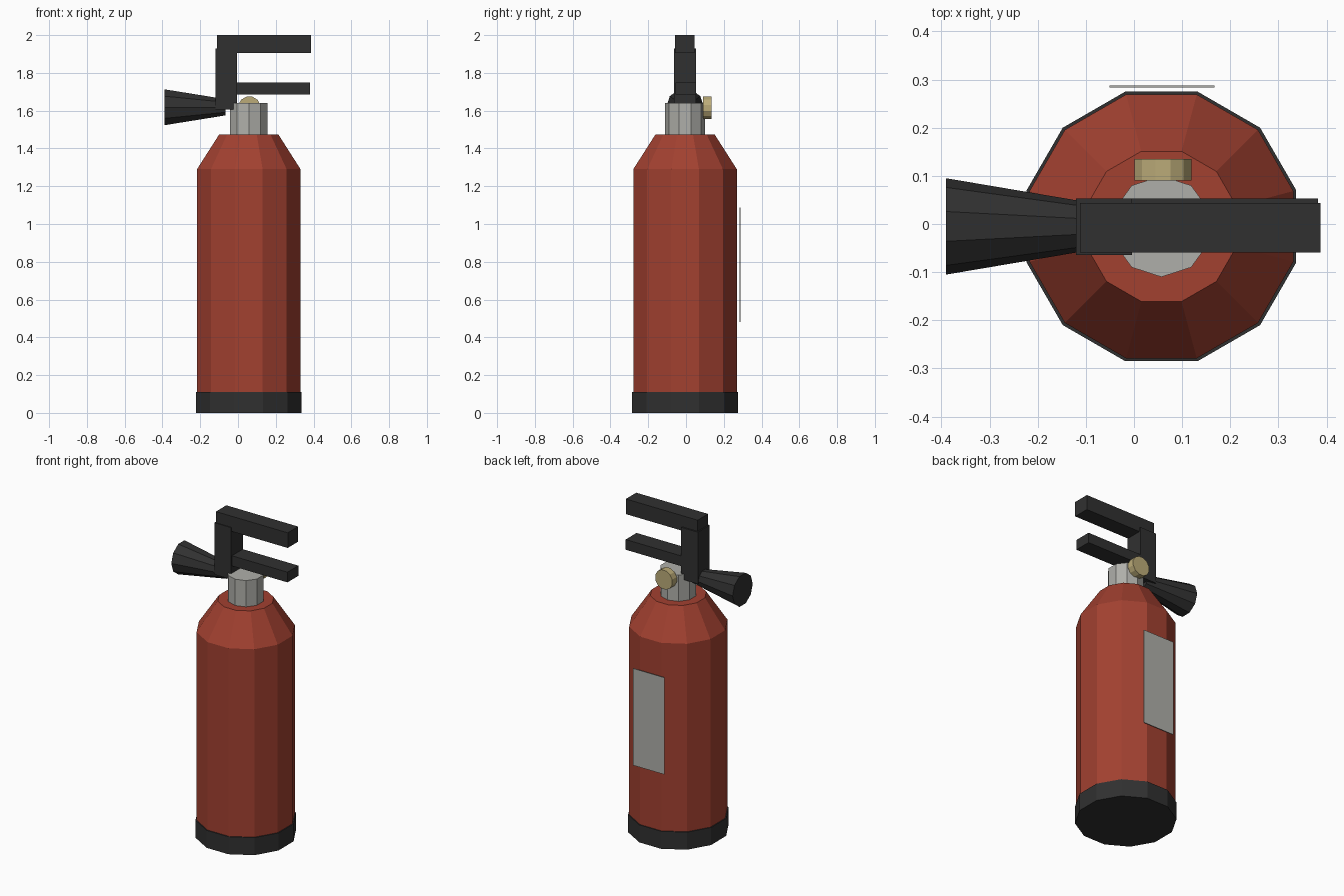
import bpy
import math
from mathutils import Matrix

cube = bpy.data.objects.get("Cube")
if cube:
    bpy.data.objects.remove(cube, do_unlink=True)

CX, CY = 0.057, -0.005  # axis of the tank


def material(name, rgb):
    m = bpy.data.materials.new(name)
    m.use_nodes = True
    m.diffuse_color = (*rgb, 1)
    bsdf = m.node_tree.nodes["Principled BSDF"]
    bsdf.inputs["Base Color"].default_value = (*rgb, 1)
    bsdf.inputs["Roughness"].default_value = 0.6
    return m


red = material("tank red", (0.36, 0.052, 0.03))
black = material("black rubber", (0.03, 0.03, 0.03))
grey = material("light grey metal", (0.43, 0.43, 0.40))
brass = material("brass", (0.50, 0.41, 0.19))


def lathe(name, mat, sides, rings, turn=0.0, place=Matrix()):
    """Closed faceted solid from (radius, height) rings around local z."""
    verts, faces = [], []
    for r, h in rings:
        for i in range(sides):
            a = turn + math.tau * i / sides
            verts.append(place @ Matrix.Translation((r * math.cos(a), r * math.sin(a), h)).translation)
    for k in range(len(rings) - 1):
        for i in range(sides):
            j = (i + 1) % sides
            a, b = k * sides, (k + 1) * sides
            faces.append((a + i, a + j, b + j, b + i))
    last = (len(rings) - 1) * sides
    faces.append(tuple(reversed(range(sides))))
    faces.append(tuple(range(last, last + sides)))
    return add_mesh(name, mat, verts, faces)


def add_mesh(name, mat, verts, faces):
    me = bpy.data.meshes.new(name)
    me.from_pydata(verts, [], faces)
    me.materials.append(mat)
    ob = bpy.data.objects.new(name, me)
    bpy.context.scene.collection.objects.link(ob)
    return ob


def box(name, mat, xs, ys, zs):
    verts = [(x, y, z) for z in zs for x, y in
             ((xs[0], ys[0]), (xs[1], ys[0]), (xs[1], ys[1]), (xs[0], ys[1]))]
    faces = [(3, 2, 1, 0), (4, 5, 6, 7)]
    faces += [(i, (i + 1) % 4, (i + 1) % 4 + 4, i + 4) for i in range(4)]
    return add_mesh(name, mat, verts, faces)


axis = Matrix.Translation((CX, CY, 0))
half = math.pi / 12
flat = 1 / math.cos(half)  # flat-to-flat radius to corner radius

# Tank with sloped shoulder, standing in a rubber foot
lathe("tank", red, 12, [(0.274 * flat, 0.11), (0.274 * flat, 1.29), (0.156 * flat, 1.475)], half, axis)
lathe("foot", black, 12, [(0.28 * flat, 0), (0.28 * flat, 0.11)], half, axis)

# Valve and round gauge at the back
lathe("valve", grey, 10, [(0.105, 1.475), (0.105, 1.64)], math.pi / 2, axis)
lathe("gauge", brass, 12, [(0.061, 0), (0.061, 0.045)], half,
      Matrix.Translation((0.06, 0.135, 1.615)) @ Matrix.Rotation(math.pi / 2, 4, "X"))

# Flared discharge nozzle
lathe("nozzle", black, 10, [(0.1, 0), (0.045, 0.325)], math.pi / 2,
      Matrix.Translation((-0.39, CY, 1.618)) @ Matrix.Rotation(math.pi / 2, 4, "Y"))

# Handle: upright post, upper lever and lower grip
box("handle_post", black, (-0.12, -0.004), (-0.064, 0.053), (1.605, 1.93))
box("upper_lever", black, (-0.112, 0.387), (-0.059, 0.044), (1.905, 2.0))
box("lower_grip", black, (-0.06, 0.382), (-0.055, 0.053), (1.686, 1.75))

# Blank label plate on the back
box("label", grey, (-0.051, 0.167), (0.284, 0.288), (0.48, 1.088))
